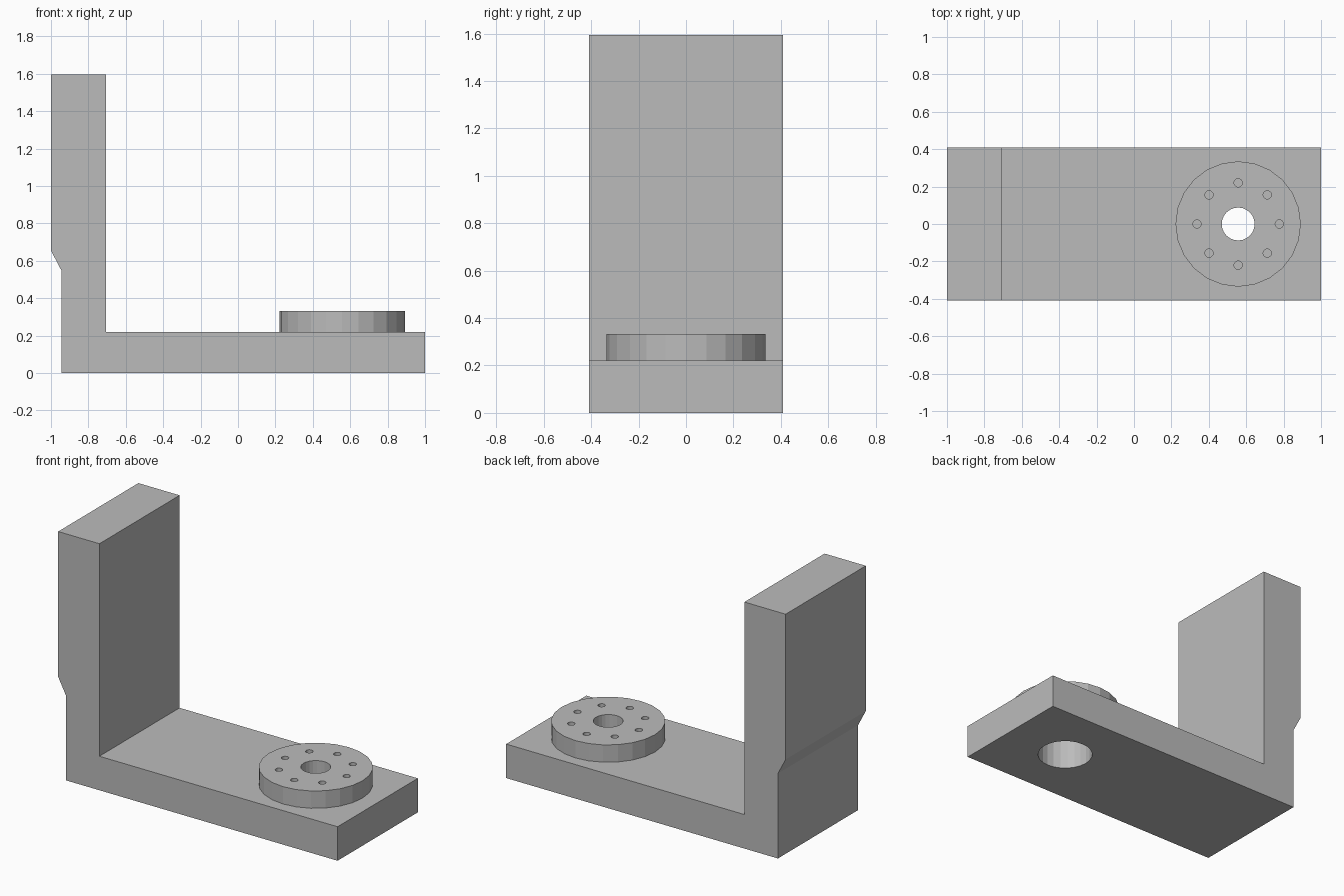
import bpy
import bmesh
from math import cos, sin, tau

cube = bpy.data.objects.get("Cube")
if cube:
    bpy.data.objects.remove(cube, do_unlink=True)

HALF_WIDTH = 0.41
PLATE_TOP = 0.22
DISC_TOP = 0.332
HUB_X = 0.557

grey = bpy.data.materials.new("plain grey")
grey.use_nodes = True
colour = (0.5, 0.5, 0.5, 1)
grey.diffuse_color = colour
grey.node_tree.nodes["Principled BSDF"].inputs["Base Color"].default_value = colour


def prism(name, outline, vector):
    """Extrude a closed outline of 3D points along a vector."""
    bm = bmesh.new()
    face = bm.faces.new([bm.verts.new(p) for p in outline])
    side = bmesh.ops.extrude_face_region(bm, geom=[face])
    verts = [v for v in side["geom"] if isinstance(v, bmesh.types.BMVert)]
    bmesh.ops.translate(bm, verts=verts, vec=vector)
    bmesh.ops.recalc_face_normals(bm, faces=bm.faces)
    mesh = bpy.data.meshes.new(name)
    bm.to_mesh(mesh)
    bm.free()
    mesh.materials.append(grey)
    obj = bpy.data.objects.new(name, mesh)
    bpy.context.collection.objects.link(obj)
    return obj


def cylinder(name, x, y, radius, bottom, top, sides=24):
    ring = [(x + radius * cos(tau * i / sides),
             y + radius * sin(tau * i / sides), bottom) for i in range(sides)]
    return prism(name, ring, (0, 0, top - bottom))


def cut(target, cutter):
    """Subtract the cutter and discard it."""
    mod = target.modifiers.new("hole", "BOOLEAN")
    mod.operation = "DIFFERENCE"
    mod.solver = "EXACT"
    mod.object = cutter
    bpy.context.view_layer.objects.active = target
    bpy.ops.object.modifier_apply(modifier=mod.name)
    bpy.data.objects.remove(cutter, do_unlink=True)


# L-shaped bracket with a stepped heel
profile = [(-0.945, 0), (1, 0), (1, PLATE_TOP), (-0.705, PLATE_TOP),
           (-0.705, 1.595), (-1, 1.595), (-1, 0.655), (-0.945, 0.55)]
bracket = prism("bracket", [(x, -HALF_WIDTH, z) for x, z in profile],
                (0, 2 * HALF_WIDTH, 0))

# Wide bore through the base plate
cut(bracket, cylinder("bore_cutter", HUB_X, 0, 0.168, -0.1, PLATE_TOP + 0.1))

# Round mounting flange with a narrower centre hole and a ring of bolt holes
flange = cylinder("mounting_flange", HUB_X, 0, 0.335, PLATE_TOP, DISC_TOP)
cut(flange, cylinder("centre_cutter", HUB_X, 0, 0.088, 0, 0.5))
for i in range(8):
    a = tau * i / 8
    cut(flange, cylinder("bolt_cutter", HUB_X + 0.22 * cos(a), 0.22 * sin(a),
                         0.022, 0, 0.5))
